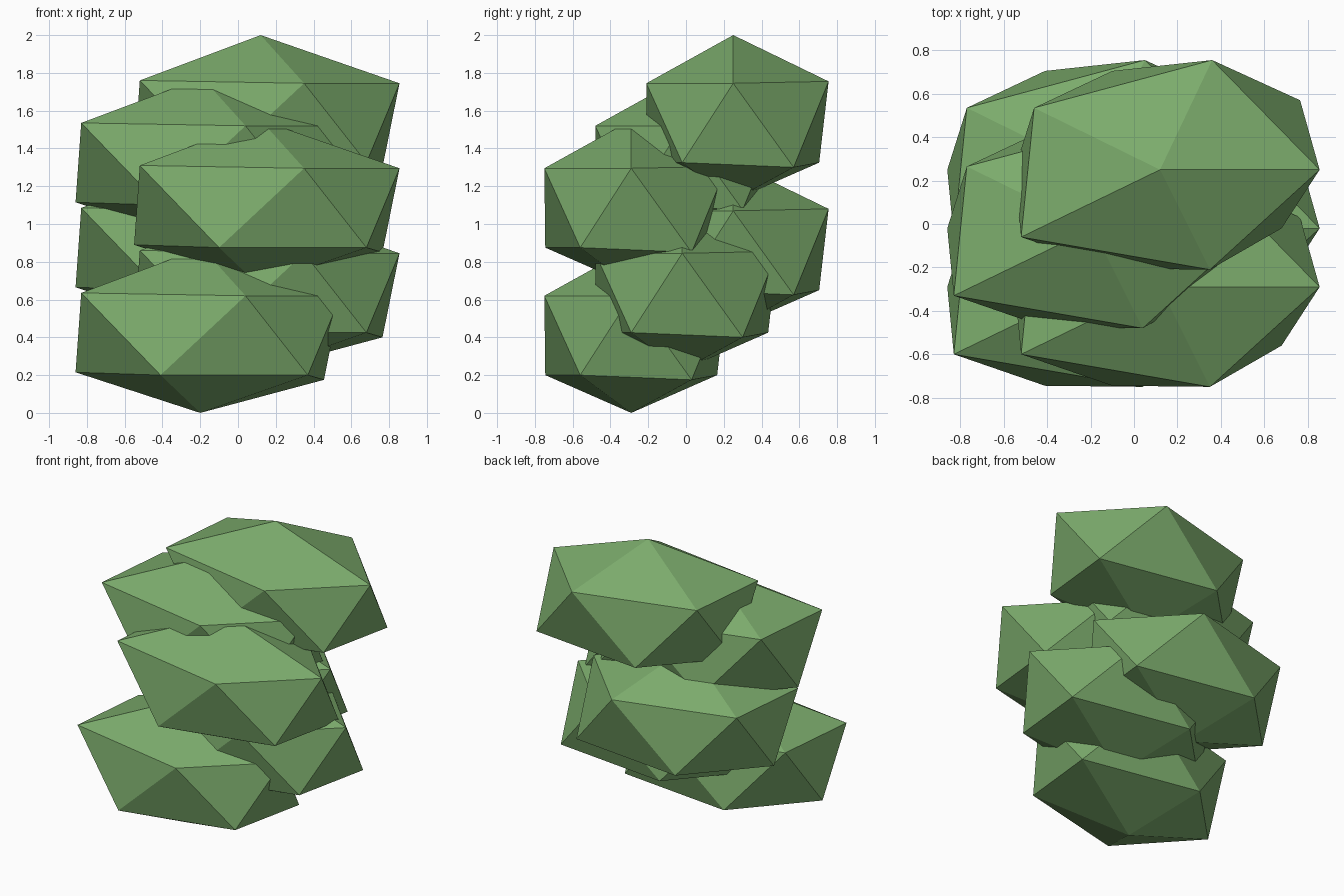
import bpy
import bmesh
from mathutils import Vector

# Remove the default cube
cube = bpy.data.objects.get("Cube")
if cube:
    bpy.data.objects.remove(cube, do_unlink=True)

# Single leaf green
green = bpy.data.materials.new("leaf_green")
green.use_nodes = True
color = (0.2, 0.41, 0.15, 1)
green.diffuse_color = color
green.node_tree.nodes["Principled BSDF"].inputs["Base Color"].default_value = color

# Irregular twenty-sided clump: two poles and two five-point rings
top = [(0.12, 0.25, 2.0)]
upper_ring = [(0.855, 0.25, 1.745), (0.36, 0.755, 1.755), (-0.46, 0.535, 1.76),
              (-0.52, -0.06, 1.76), (0.35, -0.21, 1.745)]
lower_ring = [(0.68, -0.02, 1.325), (0.765, 0.57, 1.30), (-0.10, 0.705, 1.325),
              (-0.55, 0.25, 1.34), (-0.10, -0.205, 1.325)]
bottom = [(0.11, 0.25, 1.125)]
center = Vector((0.12, 0.25, 1.55))

bm = bmesh.new()
for point in top + upper_ring + lower_ring + bottom:
    bm.verts.new(Vector(point) - center)
bmesh.ops.convex_hull(bm, input=bm.verts)
bmesh.ops.recalc_face_normals(bm, faces=bm.faces)
mesh = bpy.data.meshes.new("leaf_clump")
bm.to_mesh(mesh)
bm.free()
mesh.materials.append(green)

# Six overlapping clumps stepping down, alternating sideways and marching forward
for i in range(6):
    clump = bpy.data.objects.new(f"leaf_clump_{i + 1}", mesh)
    clump.location = center + Vector((-0.31 * (i % 2), -0.27 * (i % 3), -0.225 * i))
    bpy.context.collection.objects.link(clump)
